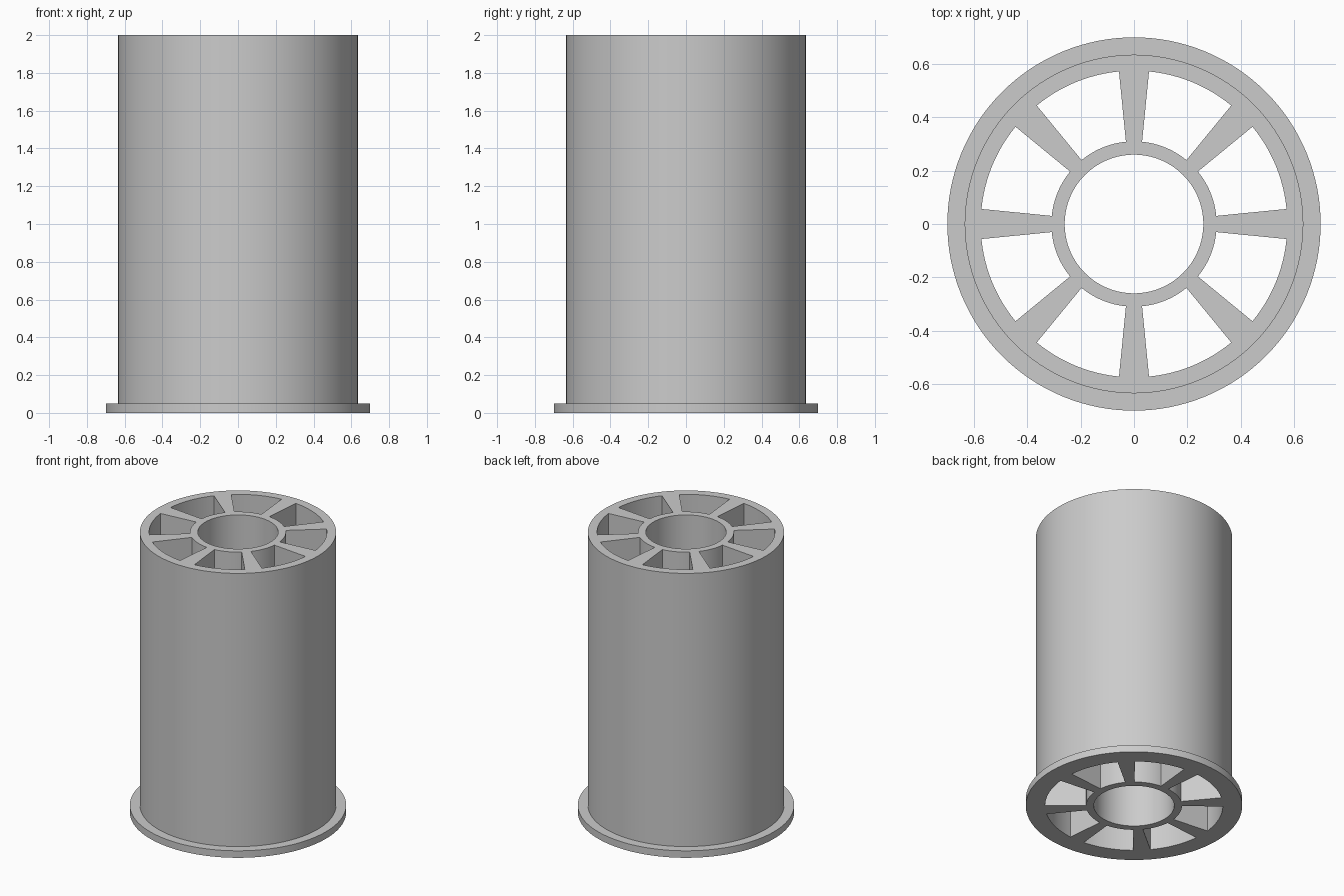
import bpy, bmesh
from math import cos, sin, tau, radians

cube = bpy.data.objects.get("Cube")
if cube:
    bpy.data.objects.remove(cube, do_unlink=True)

SEGMENTS = 128
SPOKES = 8
HALF_SPOKE = 2                 # segments on each side of a spoke's centre line
BORE, HUB, RIM, BODY, FLANGE = 0.26, 0.31, 0.575, 0.635, 0.70
FLANGE_TOP, HEIGHT = 0.05, 2.0

grey = bpy.data.materials.new("light grey")
grey.use_nodes = True
colour = (0.6, 0.6, 0.6, 1.0)
grey.diffuse_color = colour
grey.node_tree.nodes["Principled BSDF"].inputs["Base Color"].default_value = colour

bm = bmesh.new()
cache = {}


def vert(r, i, z):
    key = (r, i % SEGMENTS, z)
    if key not in cache:
        a = tau * key[1] / SEGMENTS
        cache[key] = bm.verts.new((r * cos(a), r * sin(a), z))
    return cache[key]


def strip(i, start, end):
    """One segment of the surface between two (radius, height) points."""
    bm.faces.new((vert(start[0], i, start[1]), vert(start[0], i + 1, start[1]),
                  vert(end[0], i + 1, end[1]), vert(end[0], i, end[1])))


def outline(i, points):
    for start, end in zip(points, points[1:] + points[:1]):
        strip(i, start, end)


per_spoke = SEGMENTS // SPOKES
for i in range(SEGMENTS):
    step = i % per_spoke
    solid = step < HALF_SPOKE or step >= per_spoke - HALF_SPOKE
    # Bore, hub, outer wall and base flange
    hub = [(HUB, 0), (BORE, 0), (BORE, HEIGHT), (HUB, HEIGHT)]
    shell = [(RIM, HEIGHT), (BODY, HEIGHT), (BODY, FLANGE_TOP),
             (FLANGE, FLANGE_TOP), (FLANGE, 0), (RIM, 0)]
    if solid:
        # Spoke joins hub and shell
        outline(i, hub + shell)
    else:
        # Open channel between hub and shell
        outline(i, hub)
        outline(i, shell)
    # Radial walls of the channels
    if step in (HALF_SPOKE, per_spoke - HALF_SPOKE):
        bm.faces.new((vert(HUB, i, 0), vert(RIM, i, 0),
                      vert(RIM, i, HEIGHT), vert(HUB, i, HEIGHT)))

bmesh.ops.recalc_face_normals(bm, faces=bm.faces)
mesh = bpy.data.meshes.new("spoked_cylinder")
bm.to_mesh(mesh)
bm.free()
mesh.materials.append(grey)
spool = bpy.data.objects.new("spoked_cylinder", mesh)
bpy.context.collection.objects.link(spool)

# Smooth round walls with crisp rims
bpy.ops.object.select_all(action="DESELECT")
spool.select_set(True)
bpy.context.view_layer.objects.active = spool
bpy.ops.object.shade_smooth_by_angle(angle=radians(30))
